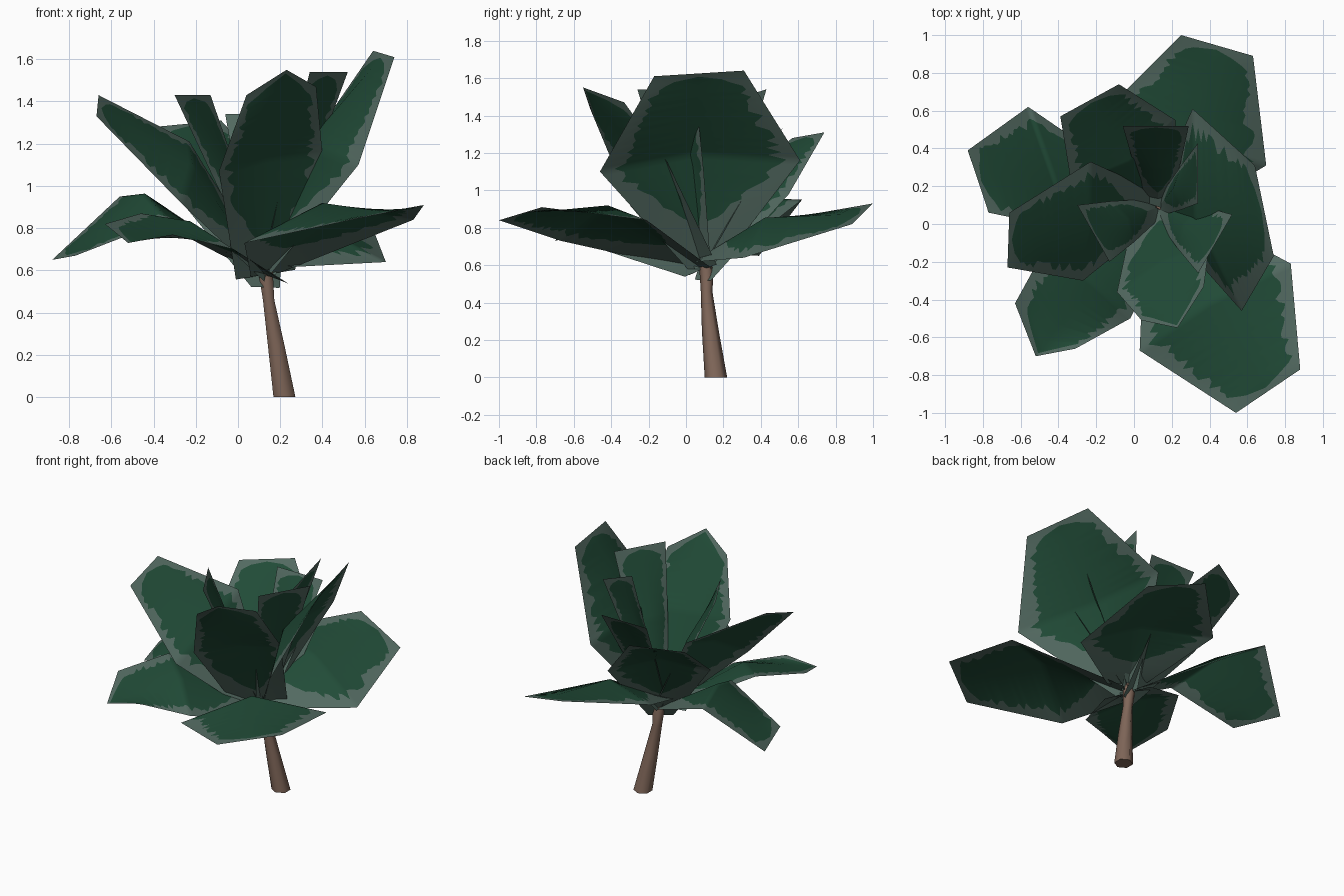
import bpy
import bmesh
import math
import random
from mathutils import Vector

random.seed(4)
default_cube = bpy.data.objects.get("Cube")
if default_cube:
    bpy.data.objects.remove(default_cube, do_unlink=True)


def make_material(name, colour):
    material = bpy.data.materials.new(name)
    material.use_nodes = True
    material.diffuse_color = (*colour, 1)
    shader = next(n for n in material.node_tree.nodes if n.type == 'BSDF_PRINCIPLED')
    shader.inputs["Base Color"].default_value = (*colour, 1)
    shader.inputs["Roughness"].default_value = 0.9
    return material


leaf_edge = make_material("pale leaf edge", (0.085, 0.142, 0.118))
leaf_heart = make_material("dark leaf heart", (0.015, 0.07, 0.038))
bark = make_material("brown bark", (0.216, 0.135, 0.1))

CROWN = Vector((0.13, 0.09, 0.58))
ROWS = 48


def finish(name, mesh_builder, materials):
    mesh = bpy.data.meshes.new(name)
    mesh_builder.to_mesh(mesh)
    mesh_builder.free()
    for material in materials:
        mesh.materials.append(material)
    result = bpy.data.objects.new(name, mesh)
    bpy.context.collection.objects.link(result)
    return result


def heart_width(along, start):
    """Share of the half width that the dark heart fills at this height."""
    if along < start or along > 0.96:
        return 0.0
    opening = min(1.0, (along - start) / 0.2)
    closing = min(1.0, (0.98 - along) / 0.06)
    return 0.85 * math.sqrt(opening) * math.sqrt(closing)


def make_leaf(name, side_a, side_b, tip_a, tip_b, lift,
              stalk=0.08, start=0.2, rise=0.0, apex=None):
    """A curved six-sided blade with a raised midrib and a toothed dark heart."""
    side_a, side_b, tip_a, tip_b = map(Vector, (side_a, side_b, tip_a, tip_b))
    root = CROWN + Vector((0, 0, rise))
    across = side_b - side_a
    tip = Vector(apex) if apex else (tip_a + tip_b) / 2
    normal = across.cross(tip - root).normalized()
    if normal.z < 0:
        normal.negate()
    spread = across.normalized() * stalk
    stations = [
        (root - spread, root, root + spread),
        (side_a, (side_a + side_b) / 2 + normal * lift, side_b),
        (tip_a, tip, tip_b),
    ]

    def surface(u, v):
        step = 0 if v <= 0.5 else 1
        left, rib, right = (a.lerp(b, v * 2 - step)
                            for a, b in zip(stations[step], stations[step + 1]))
        return rib.lerp(right if u > 0 else left, abs(u))

    bm = bmesh.new()
    rows, widths = [], []
    for i in range(ROWS + 1):
        v = i / ROWS
        width = heart_width(v, start)
        # irregular teeth down each margin
        teeth = [width * (1.04 - random.uniform(0, 0.22)) for _ in range(2)]
        columns = (-1, -max(teeth[0], 0.01), 0, max(teeth[1], 0.01), 1)
        rows.append([bm.verts.new(surface(u, v)) for u in columns])
        widths.append(width)
    for i in range(ROWS):
        for j in range(4):
            face = bm.faces.new((rows[i][j], rows[i][j + 1],
                                 rows[i + 1][j + 1], rows[i + 1][j]))
            in_heart = j in (1, 2) and max(widths[i], widths[i + 1]) > 0
            face.material_index = 1 if in_heart else 0
            face.smooth = True
    return finish(name, bm, (leaf_edge, leaf_heart))


# Trunk: leaning six-sided stem with a slight swelling under the crown
bm = bmesh.new()
SIDES = 6
rings = []
for x, y, z, radius in ((0.22, 0.16, 0, 0.06), (0.18, 0.13, 0.25, 0.045),
                        (0.145, 0.11, 0.46, 0.031), (0.133, 0.11, 0.57, 0.038),
                        (0.14, 0.1, 0.63, 0.025)):
    rings.append([bm.verts.new((x + radius * math.sin(math.tau * k / SIDES),
                                y - radius * math.cos(math.tau * k / SIDES), z))
                  for k in range(SIDES)])
for low, high in zip(rings, rings[1:]):
    for k in range(SIDES):
        n = (k + 1) % SIDES
        bm.faces.new((low[k], low[n], high[n], high[k]))
bm.faces.new(rings[0][::-1])
bm.faces.new(rings[-1])
trunk = finish("trunk", bm, (bark,))
bpy.context.view_layer.objects.active = trunk
trunk.select_set(True)
bpy.ops.object.shade_smooth_by_angle(angle=math.radians(65))
trunk.select_set(False)

# Lower leaves: wide and nearly level
make_leaf("lower_leaf_front_left", (0.03, -0.67, 0.73), (0.83, -0.21, 0.84),
          (0.54, -1, 0.84), (0.88, -0.77, 0.91), 0.14)
make_leaf("lower_leaf_front_right", (-0.46, -0.11, 0.87), (-0.02, -0.5, 0.7),
          (-0.63, -0.42, 0.82), (-0.31, -0.66, 0.77), 0.05,
          stalk=0.15, apex=(-0.52, -0.7, 0.73))
make_leaf("lower_leaf_back_right", (-0.56, 0.62, 0.95), (-0.33, -0.03, 0.84),
          (-0.88, 0.39, 0.65), (-0.77, 0.06, 0.67), 0.07)
make_leaf("lower_leaf_back_left", (-0.15, 0.6, 0.86), (0.7, 0.31, 0.64),
          (0.25, 1, 0.93), (0.63, 0.89, 0.82), 0.11, stalk=0.14, rise=0.07)

# Upper leaves: broad and steep
make_leaf("upper_leaf_left", (0.57, -0.46, 1.1), (0.31, 0.61, 1.16),
          (0.74, -0.17, 1.61), (0.64, 0.31, 1.64), 0.14)
make_leaf("upper_leaf_back", (-0.33, 0.2, 1), (0.22, 0.55, 0.98),
          (-0.39, 0.57, 1.28), (-0.08, 0.74, 1.31), 0.08, rise=-0.06)
make_leaf("upper_leaf_right", (-0.27, -0.3, 0.92), (-0.23, 0.33, 1.21),
          (-0.67, -0.23, 1.33), (-0.66, 0.06, 1.43), 0.05)
make_leaf("upper_leaf_front", (-0.09, -0.36, 1.07), (0.4, -0.1, 1.15),
          (0.04, -0.51, 1.43), (0.37, -0.33, 1.47), 0.04,
          stalk=0.16, start=0.14, apex=(0.23, -0.55, 1.55))

# Young leaves: narrow wedges in the heart of the crown
for name, tip_a, tip_b in (
        ("young_leaf_back", (-0.06, 0.52, 1.34), (0.29, 0.52, 1.34)),
        ("young_leaf_left", (0.34, -0.26, 1.54), (0.52, 0.05, 1.54)),
        ("young_leaf_back_left", (0.34, 0.11, 1.44), (0.34, 0.43, 1.54)),
        ("young_leaf_right", (-0.3, 0.1, 1.43), (-0.13, -0.2, 1.43))):
    a, b = Vector(tip_a), Vector(tip_b)
    middle = CROWN.lerp((a + b) / 2, 0.55)
    half = (b - a) * 0.36
    make_leaf(name, middle - half, middle + half, a, b, 0.04, stalk=0.05)
